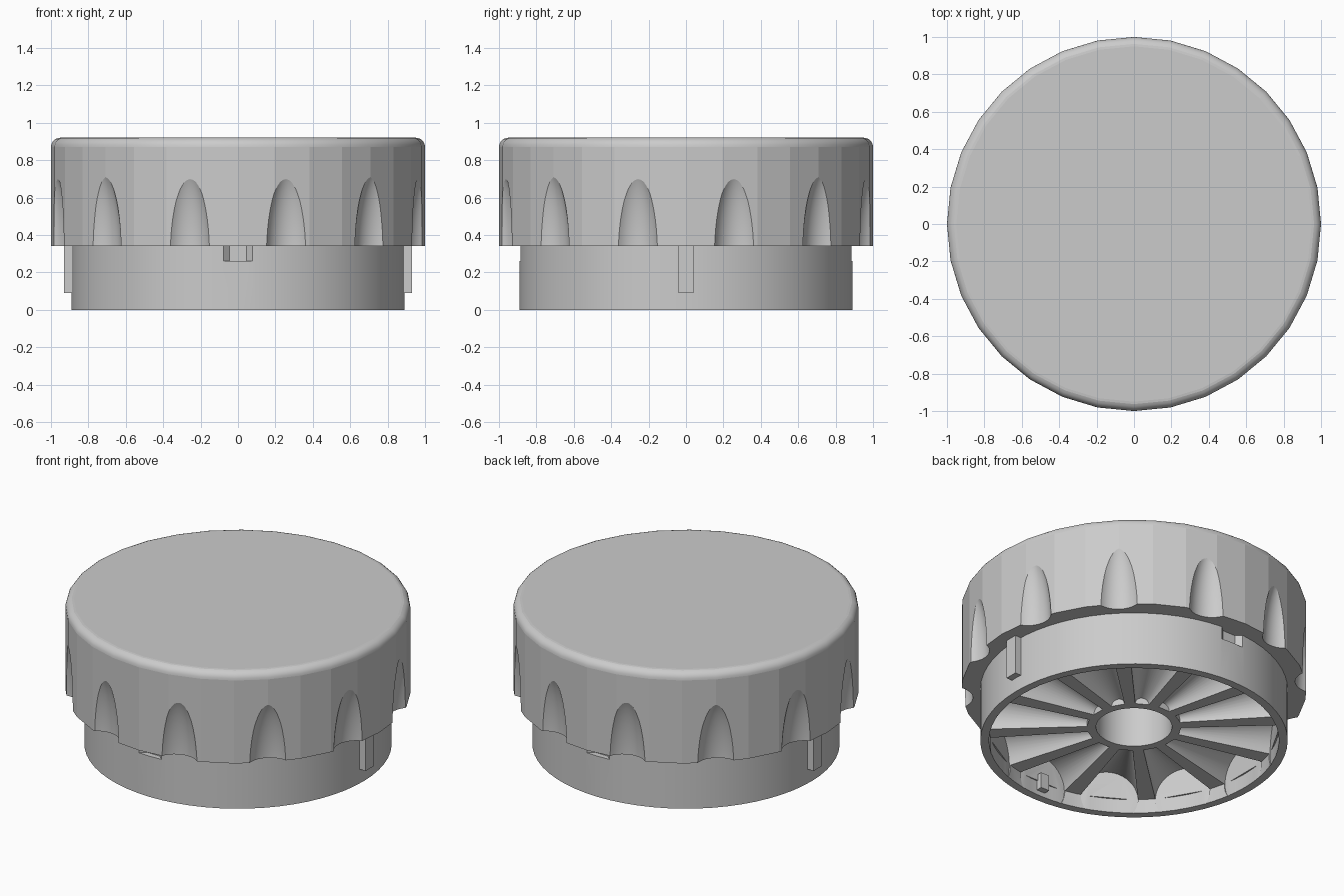
import bpy, bmesh, math
from mathutils import Matrix, Vector

cube = bpy.data.objects.get("Cube")
if cube:
    bpy.data.objects.remove(cube, do_unlink=True)

grey = bpy.data.materials.new("plain grey")
grey.use_nodes = True
GREY = (0.6, 0.6, 0.6, 1)
grey.diffuse_color = GREY
grey.node_tree.nodes["Principled BSDF"].inputs["Base Color"].default_value = GREY


def to_object(bm, name):
    bmesh.ops.recalc_face_normals(bm, faces=bm.faces)
    mesh = bpy.data.meshes.new(name)
    bm.to_mesh(mesh)
    bm.free()
    mesh.materials.append(grey)
    ob = bpy.data.objects.new(name, mesh)
    bpy.context.collection.objects.link(ob)
    return ob


def revolve(name, profile, sides):
    """Spin a closed (radius, height) profile about z."""
    bm = bmesh.new()
    verts = [bm.verts.new((r, 0, z)) for r, z in profile]
    edges = [bm.edges.new((a, b)) for a, b in zip(verts, verts[1:] + verts[:1])]
    bmesh.ops.spin(bm, geom=verts + edges, cent=(0, 0, 0), axis=(0, 0, 1),
                   angle=math.tau, steps=sides, use_merge=True)
    bmesh.ops.remove_doubles(bm, verts=bm.verts, dist=1e-4)
    loose = [e for e in bm.edges if not e.link_faces]
    bmesh.ops.delete(bm, geom=loose, context='EDGES')
    return to_object(bm, name)


def spin_matrix(deg):
    return Matrix.Rotation(math.radians(deg), 4, 'Z')


def cut(target, cutter):
    """Subtract the cutter, then remove it."""
    cutter.hide_render = True
    mod = target.modifiers.new("cut", 'BOOLEAN')
    mod.operation, mod.solver, mod.object = 'DIFFERENCE', 'EXACT', cutter
    bpy.ops.object.select_all(action='DESELECT')
    bpy.context.view_layer.objects.active = target
    target.select_set(True)
    bpy.ops.object.modifier_apply(modifier=mod.name)
    bpy.data.objects.remove(cutter, do_unlink=True)


def smooth(ob, degrees):
    bpy.ops.object.select_all(action='DESELECT')
    bpy.context.view_layer.objects.active = ob
    ob.select_set(True)
    bpy.ops.object.shade_smooth_by_angle(angle=math.radians(degrees))


# Cap: faceted drum with a rounded top edge and a blind hub hole
FILLET = 0.05
arc = [(1 - FILLET + FILLET * math.cos(a), 0.92 - FILLET + FILLET * math.sin(a))
       for a in (math.pi / 2 * i / 6 for i in range(7))]
cap = revolve("cap", [(0, 0.7), (0.22, 0.7), (0.22, 0.34), (1, 0.34)] + arc + [(0, 0.92)], 32)

# Finger flutes scooped around the cap
bm = bmesh.new()
for i in range(12):
    place = (spin_matrix(15 + 30 * i) @ Matrix.Translation((1.07, 0, 0.3))
             @ Matrix.Diagonal((0.134, 0.134, 0.48, 1)))
    bmesh.ops.create_uvsphere(bm, u_segments=32, v_segments=24, radius=1, matrix=place)
cut(cap, to_object(bm, "flute_cutter"))
smooth(cap, 30)
# Keep the drum wall and flat ends faceted, the fillet and flutes smooth
for p in cap.data.polygons:
    c = p.center
    on_wall = math.hypot(c.x, c.y) > 0.9 and abs(p.normal.z) < 0.01 and c.z < 0.9
    outward = Vector((c.x, c.y, 0)).normalized().dot(p.normal)
    if abs(p.normal.z) > 0.99 or (on_wall and outward > 0.99 and p.area > 0.02):
        p.use_smooth = False

# Base: skirt, recessed underside and hub opening
base = revolve("base_skirt", [(0.22, 0.09), (0.84, 0.09), (0.84, 0), (0.89, 0),
                              (0.89, 0.36), (0.22, 0.36)], 64)

# Conical pockets that leave radial ribs on the underside
bm = bmesh.new()
for i in range(12):
    place = (spin_matrix(30 * i) @ Matrix.Translation((0.55, 0, 0.09))
             @ Matrix.Rotation(math.pi / 2, 4, 'Y'))
    bmesh.ops.create_cone(bm, cap_ends=True, segments=40, radius1=0.04, radius2=0.17,
                          depth=0.56, matrix=place)
cut(base, to_object(bm, "pocket_cutter"))

# Tapered notches at front and back, under the cap
bm = bmesh.new()
for side in (-1, 1):
    outline = [(-0.12, 0.925), (-0.045, 0.855), (0.045, 0.855), (0.12, 0.925)]
    low = [bm.verts.new((x, side * y, 0.26)) for x, y in outline]
    face = bm.faces.new(low)
    top = bmesh.ops.extrude_face_region(bm, geom=[face])["geom"]
    bmesh.ops.translate(bm, vec=(0, 0, 0.14),
                        verts=[v for v in top if isinstance(v, bmesh.types.BMVert)])
cut(base, to_object(bm, "notch_cutter"))
smooth(base, 20)


def box(name, center, size):
    bm = bmesh.new()
    bmesh.ops.create_cube(bm, size=1, matrix=Matrix.Translation(center) @ Matrix.Diagonal((*size, 1)))
    return to_object(bm, name)


# Side keys outside the skirt, small lugs inside it
for side, word in ((1, "left"), (-1, "right")):
    box(word + "_key", (side * 0.9, 0, 0.22), (0.06, 0.08, 0.26))
for side, word in ((1, "back"), (-1, "front")):
    box(word + "_inner_lug", (0, side * 0.825, 0.08), (0.06, 0.05, 0.1))
